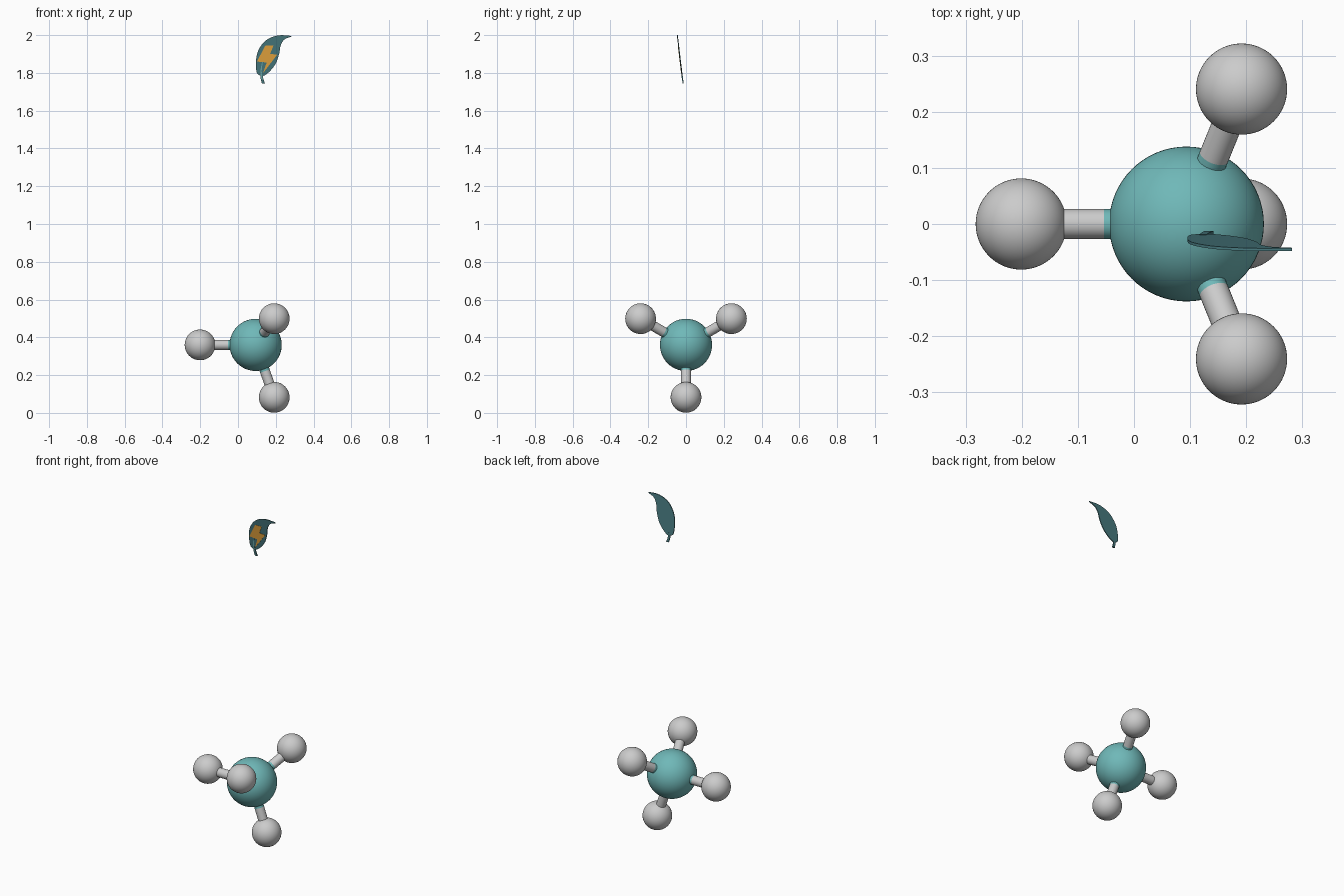
import bpy, bmesh, math
from mathutils import Vector

if "Cube" in bpy.data.objects:
    bpy.data.objects.remove(bpy.data.objects["Cube"])


def material(name, rgb):
    m = bpy.data.materials.new(name)
    m.diffuse_color = (*rgb, 1)
    m.use_nodes = True
    m.node_tree.nodes["Principled BSDF"].inputs["Base Color"].default_value = m.diffuse_color
    return m


TEAL = material("teal", (0.16, 0.48, 0.48))
LEAF = material("dark_teal", (0.063, 0.19, 0.21))
VEIN = material("light_teal", (0.16, 0.42, 0.42))
GOLD = material("gold", (0.80, 0.38, 0.05))


def finish(ob, name, mat):
    ob.name = name
    if mat:
        ob.data.materials.append(mat)


def ball(name, centre, radius, mat=None):
    bpy.ops.mesh.primitive_uv_sphere_add(segments=64, ring_count=32, radius=radius, location=centre)
    bpy.ops.object.shade_smooth()
    finish(bpy.context.object, name, mat)


def rod(name, a, b, radius, mat=None):
    d = b - a
    bpy.ops.mesh.primitive_cylinder_add(vertices=32, radius=radius, depth=d.length, location=(a + b) / 2)
    ob = bpy.context.object
    ob.rotation_euler = d.to_track_quat('Z', 'Y').to_euler()
    bpy.ops.object.shade_smooth_by_angle(angle=math.radians(40))
    finish(ob, name, mat)


def smooth_path(pts, steps=6):
    # Catmull-Rom through an open list of points
    p = [Vector(q) for q in pts]
    p = [2 * p[0] - p[1]] + p + [2 * p[-1] - p[-2]]
    out = []
    for i in range(1, len(p) - 2):
        a, b, c, d = p[i - 1:i + 3]
        for k in range(steps):
            t = k / steps
            out.append(0.5 * (2 * b + (c - a) * t + (2 * a - 5 * b + 4 * c - d) * t * t
                              + (3 * b - a - 3 * c + d) * t ** 3))
    return out + [p[-2]]


def slab(name, outline, front, back, mat):
    # flat x-z outline on the tilted leaf plane, given a thickness
    bm = bmesh.new()
    rings = [[bm.verts.new((x, -0.0155 - 0.119 * (z - 1.745) + off, z)) for x, z in outline]
             for off in (front, back)]
    n = len(outline)
    bm.faces.new(rings[0])
    bm.faces.new(rings[1][::-1])
    for i in range(n):
        j = (i + 1) % n
        bm.faces.new((rings[0][j], rings[0][i], rings[1][i], rings[1][j]))
    bmesh.ops.recalc_face_normals(bm, faces=bm.faces)
    me = bpy.data.meshes.new(name)
    bm.to_mesh(me)
    bm.free()
    ob = bpy.data.objects.new(name, me)
    bpy.context.collection.objects.link(ob)
    finish(ob, name, mat)


def taper(pts, w0, w1):
    # tapered strip around a centre line
    path = smooth_path(pts)
    n = len(path) - 1
    w = [w0 + (w1 - w0) * i / n for i in range(n + 1)]
    left = [(p.x - w[i], p.y) for i, p in enumerate(path)]
    right = [(p.x + w[i], p.y) for i, p in enumerate(path)]
    return left + right[::-1]


# Molecule: central ball with four tetrahedral arms
centre = Vector((0.0935, 0, 0.36))
reach = 0.2945
ball("centre_ball", centre, 0.138, TEAL)
dirs = [Vector((-1, 0, 0))]
for deg in (-90, 30, 150):
    a = math.radians(deg)
    s = math.sqrt(8) / 3
    dirs.append(Vector((1 / 3, s * math.cos(a), s * math.sin(a))))
for i, d in enumerate(dirs):
    end = centre + d * reach
    mid = centre + d * reach / 2
    ball(f"outer_ball_{i + 1}", end, 0.0812)
    rod(f"inner_bond_{i + 1}", centre, mid, 0.0268, TEAL)
    rod(f"outer_bond_{i + 1}", mid, end, 0.0268)

# Leaf blade: left edge up to the tip, right edge back down
left = [(.126, 1.782), (.101, 1.798), (.095, 1.85), (.103, 1.907), (.13, 1.955),
        (.167, 1.984), (.22, 1.999), (.282, 1.996)]
right = [(.282, 1.992), (.246, 1.977), (.226, 1.945), (.218, 1.902), (.2, 1.85),
         (.17, 1.81), (.142, 1.787)]
slab("leaf_blade", smooth_path(left) + smooth_path(right), -0.0025, 0.0025, LEAF)

# Stem, its vein on the front, and the bolt emblem
slab("leaf_stem", taper([(.134, 1.745), (.127, 1.77), (.123, 1.80)], .008, .006),
     -0.003, 0.003, LEAF)
slab("leaf_vein", taper([(.128, 1.766), (.123, 1.79), (.123, 1.82), (.13, 1.86)], .005, .002),
     -0.0036, 0, VEIN)
slab("bolt", [(.145, 1.945), (.188, 1.945), (.17, 1.9), (.208, 1.897), (.132, 1.798),
              (.152, 1.855), (.1, 1.86)], -0.0042, 0, GOLD)
